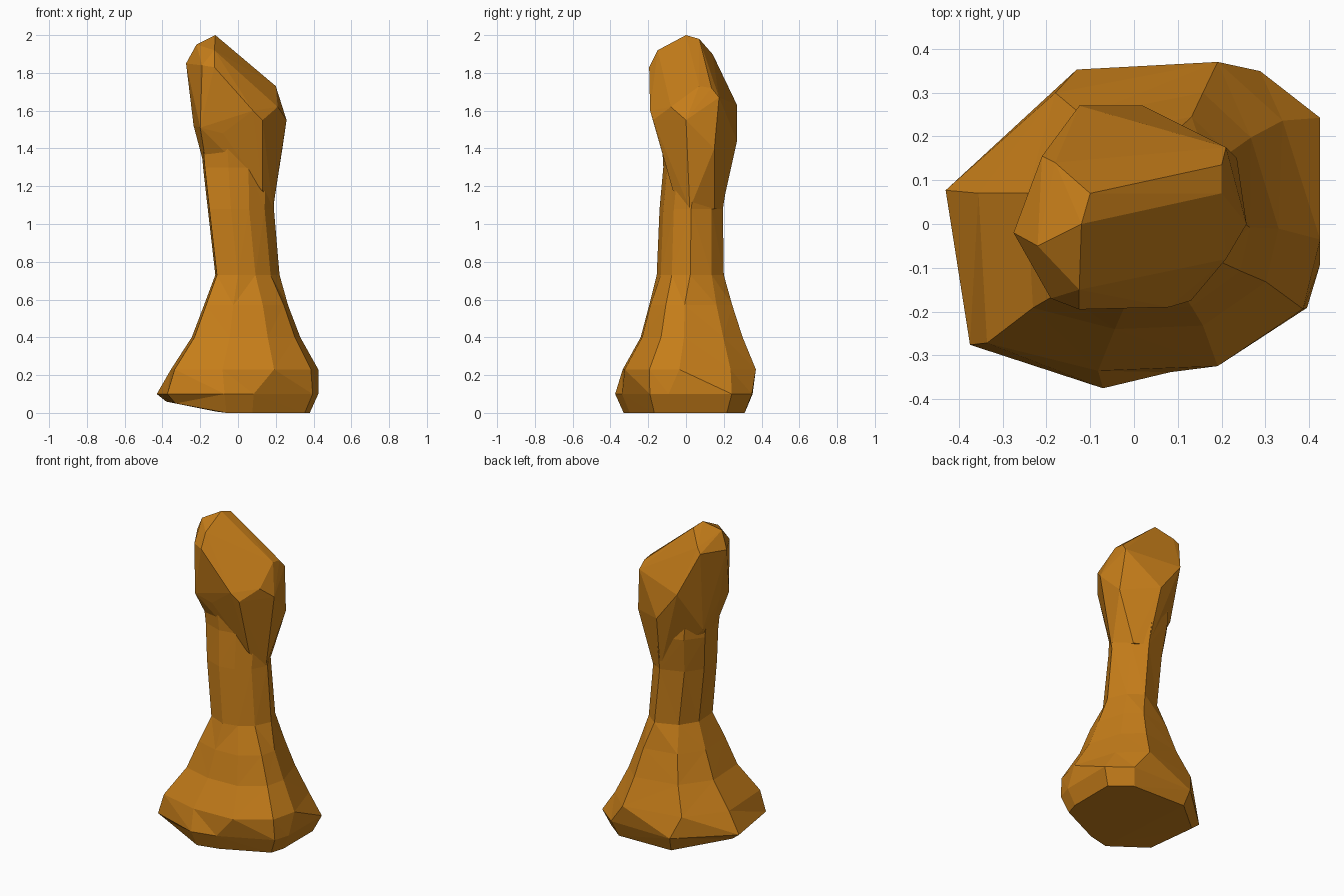
import bpy, bmesh

if "Cube" in bpy.data.objects:
    bpy.data.objects.remove(bpy.data.objects["Cube"])

# Normalised cross-sections: wide foot, shoulder above it, slim neck
FOOT = [(-1, .23), (-.3, .98), (.68, .97), (1, .68), (1, -.23),
        (.93, -.5), (.2, -.9), (-.16, -1), (-.87, -.73)]
SHOULDER = [(-1, .15), (-.55, .8), (.4, 1), (.78, .62), (1, -.15),
            (.9, -.6), (.4, -.97), (-.3, -1), (-.95, -.82)]
NECK = [(-1, .1), (-.6, .7), (.2, 1), (.7, .64), (1, 0),
        (.72, -.55), (.25, -.88), (-.3, -1), (-.95, -.75)]

# z, x min, x max, y min, y max, outline
RINGS = [(0.00, -.38, .38, -.33, .32, FOOT),
         (0.10, -.43, .425, -.375, .36, FOOT),
         (0.23, -.355, .425, -.335, .37, SHOULDER),
         (0.40, -.245, .33, -.24, .30, SHOULDER),
         (0.57, -.18, .265, -.195, .245, SHOULDER),
         (0.73, -.12, .22, -.155, .20, NECK),
         (1.08, -.16, .19, -.14, .195, NECK),
         (1.30, -.185, .20, -.12, .23, NECK),
         (1.48, -.20, .20, -.13, .22, NECK)]

HEAD = [(-.12, 0, 2), (-.10, .07, 1.98), (.20, .07, 1.73), (.20, .135, 1.72),
        (-.22, -.05, 1.95), (-.275, -.02, 1.85), (-.19, -.17, 1.84),
        (-.125, -.15, 1.92), (-.125, -.195, 1.83), (.13, -.175, 1.55),
        (.21, -.08, 1.62), (-.21, .155, 1.87), (-.18, .14, 1.90),
        (-.125, .27, 1.63), (.02, .27, 1.44), (.21, .175, 1.67),
        (.235, .15, 1.40), (.257, 0, 1.55), (-.20, -.15, 1.51),
        (-.08, -.15, 1.48), (.08, -.19, 1.60), (-.235, 0, 1.52),
        (-.19, .10, 1.36), (.13, -.07, 1.18), (.185, .02, 1.08),
        (.13, .15, 1.08), (.05, .19, 1.08), (-.15, 0, 1.20)]


def finish(bm, name):
    bmesh.ops.recalc_face_normals(bm, faces=bm.faces)
    mesh = bpy.data.meshes.new(name)
    bm.to_mesh(mesh)
    bm.free()
    obj = bpy.data.objects.new(name, mesh)
    bpy.context.collection.objects.link(obj)
    return obj


# Foot and neck: loft through the rings, triangulated into flat facets
bm = bmesh.new()
loops = []
for z, x0, x1, y0, y1, outline in RINGS:
    loop = []
    for u, v in outline:
        x = (x0 + x1) / 2 + (x1 - x0) / 2 * u
        y = (y0 + y1) / 2 + (y1 - y0) / 2 * v
        lift = max(0, -.08 - x) * .2 if z == 0 else 0
        loop.append(bm.verts.new((x, y, z + lift)))
    loops.append(loop)
n = len(FOOT)
for low, high in zip(loops, loops[1:]):
    for i in range(n):
        j = (i + 1) % n
        bm.faces.new((low[i], low[j], high[j], high[i]))
bm.faces.new(loops[0])
bm.faces.new(loops[-1])
bmesh.ops.triangulate(bm, faces=bm.faces[:])
body = finish(bm, "carved_pillar")

# Head: faceted hull with a sloping roof
bm = bmesh.new()
for p in HEAD:
    bm.verts.new(p)
hull = bmesh.ops.convex_hull(bm, input=bm.verts[:])
bmesh.ops.delete(bm, geom=list({v for v in hull["geom_interior"] + hull["geom_unused"]
                               if isinstance(v, bmesh.types.BMVert)}), context='VERTS')
head = finish(bm, "head_block")

# Fuse the head onto the neck
mod = body.modifiers.new("join_head", 'BOOLEAN')
mod.operation = 'UNION'
mod.solver = 'EXACT'
mod.object = head
bpy.context.view_layer.objects.active = body
body.select_set(True)
bpy.ops.object.modifier_apply(modifier=mod.name)
bpy.data.objects.remove(head)

# Amber brown colour
mat = bpy.data.materials.new("amber_brown")
mat.diffuse_color = (.56, .205, .01, 1)
mat.use_nodes = True
mat.node_tree.nodes["Principled BSDF"].inputs["Base Color"].default_value = mat.diffuse_color
body.data.materials.clear()
body.data.materials.append(mat)
